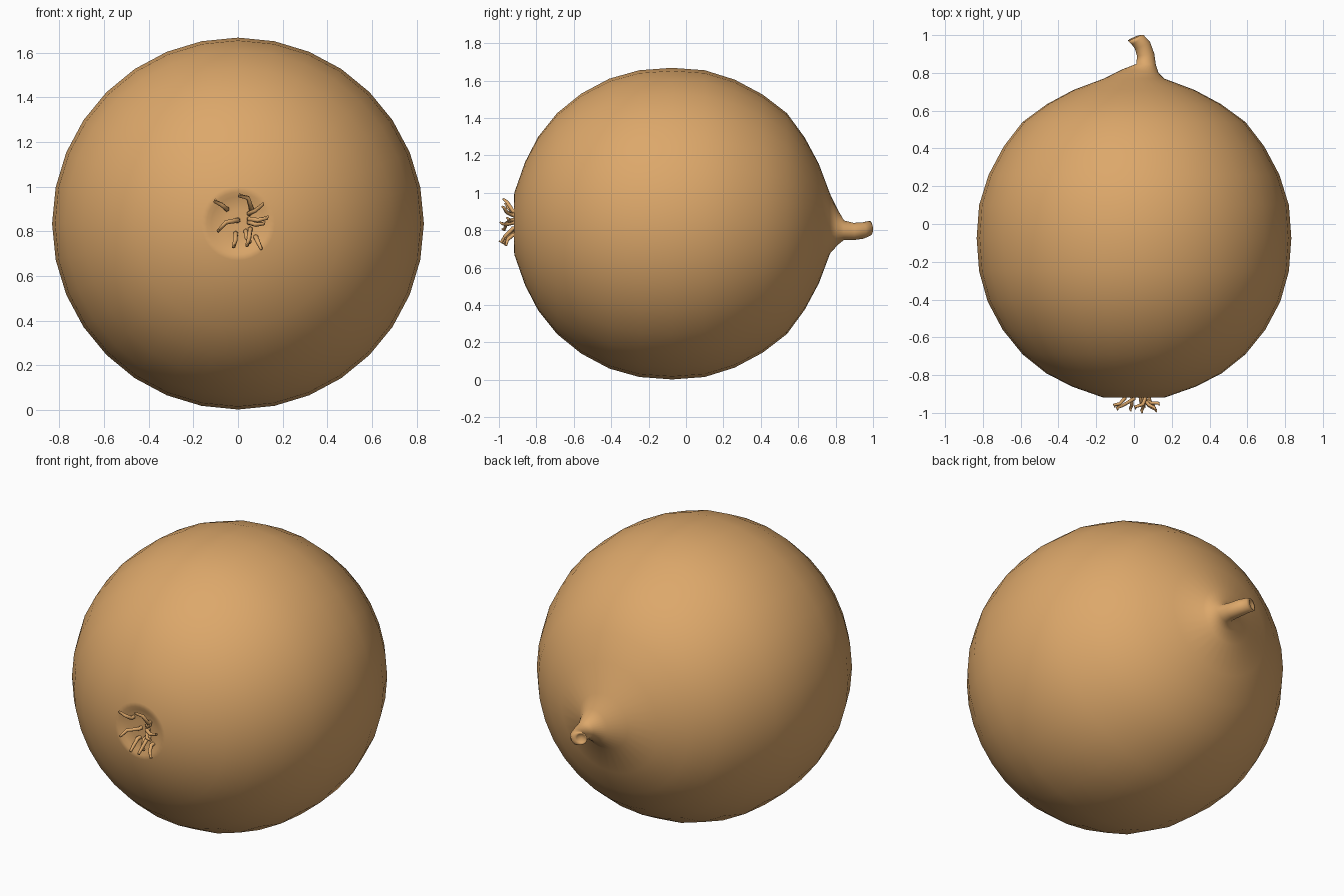
import bpy, bmesh, math
from mathutils import Vector

skin = bpy.data.materials.new("onion skin")
skin.diffuse_color = (0.72, 0.39, 0.145, 1)


def loft(name, rings, sides):
    """Skin circular rings (centre, normal, radius); zero radius ends in a point."""
    bm = bmesh.new()
    loops = []
    for c, n, r in rings:
        c, n = Vector(c), Vector(n).normalized()
        if r == 0:
            loops.append([bm.verts.new(c)])
            continue
        u = Vector((0, 0, 1))
        u = (u - n * u.dot(n)).normalized()
        w = n.cross(u)
        loops.append([bm.verts.new(c + r * (u * math.cos(a) + w * math.sin(a)))
                      for a in (2 * math.pi * i / sides for i in range(sides))])
    for a, b in zip(loops, loops[1:]):
        for i in range(sides):
            j = (i + 1) % sides
            if len(a) == 1:
                bm.faces.new((a[0], b[j], b[i]))
            elif len(b) == 1:
                bm.faces.new((a[i], a[j], b[0]))
            else:
                bm.faces.new((a[i], a[j], b[j], b[i]))
    bmesh.ops.recalc_face_normals(bm, faces=bm.faces)
    me = bpy.data.meshes.new(name)
    bm.to_mesh(me)
    bm.free()
    for p in me.polygons:
        p.use_smooth = True
    me.materials.append(skin)
    ob = bpy.data.objects.new(name, me)
    bpy.context.collection.objects.link(ob)
    return ob


# Bulb: lathe rings along y, root plate at the front, flowing into the stem
Z = 0.835
profile = [(-0.905, 0), (-0.905, 0.06), (-0.908, 0.12), (-0.919, 0.14), (-0.918, 0.165),
           (-0.86, 0.33), (-0.79, 0.465), (-0.69, 0.59), (-0.56, 0.695),
           (-0.41, 0.775), (-0.25, 0.82), (-0.075, 0.833), (0.10, 0.82),
           (0.26, 0.77), (0.41, 0.69), (0.54, 0.59), (0.635, 0.46),
           (0.71, 0.32), (0.77, 0.16)]
rings = [((0, y, Z), (0, 1, 0), r) for y, r in profile]
# Curved stem with a hollow tip
rings += [((0.035, 0.81, 0.815), (0.1, 1, 0), 0.095),
          ((0.064, 0.845, 0.80), (0.05, 1, 0), 0.052),
          ((0.062, 0.895, 0.793), (-0.15, 1, 0), 0.046),
          ((0.045, 0.945, 0.798), (-0.45, 1, 0.05), 0.044),
          ((0.020, 0.975, 0.808), (-0.8, 1, 0.1), 0.040),
          ((-0.002, 0.985, 0.815), (-0.45, 1, 0.1), 0.034),
          ((0.000, 0.980, 0.815), (-0.45, 1, 0.1), 0.025),
          ((0.010, 0.965, 0.812), (-0.45, 1, 0.1), 0)]
loft("bulb_and_stem", rings, 32)

# Roots: thin wavy strands, (x, z) at base, middle and tip, with tip y
roots = [((-0.05, 0.90), (-0.075, 0.92), (-0.105, 0.935), -0.97),
         ((0.00, 0.85), (-0.055, 0.84), (-0.09, 0.80), -0.985),
         ((0.06, 0.90), (0.045, 0.95), (0.005, 0.96), -0.98),
         ((0.05, 0.88), (0.08, 0.895), (0.11, 0.92), -0.985),
         ((0.05, 0.855), (0.09, 0.85), (0.13, 0.86), -0.96),
         ((0.05, 0.84), (0.08, 0.83), (0.115, 0.835), -0.995),
         ((-0.01, 0.79), (-0.012, 0.76), (-0.02, 0.73), -0.99),
         ((0.055, 0.81), (0.05, 0.77), (0.04, 0.735), -1.0),
         ((0.035, 0.80), (0.04, 0.77), (0.055, 0.75), -0.97),
         ((0.08, 0.775), (0.09, 0.75), (0.105, 0.72), -0.975)]
for i, (a, b, c, y) in enumerate(roots):
    p = [Vector((a[0], -0.895, a[1])), Vector((a[0], -0.925, a[1])),
         Vector((b[0], y * 0.45 - 0.515, b[1])),
         Vector((c[0], y + 0.012, c[1])),
         Vector((c[0] + 0.004, y, c[1] + 0.008))]
    rads = (0.013, 0.011, 0.010, 0.008, 0.004)
    strand = []
    for k, q in enumerate(p):
        d = p[min(k + 1, 4)] - p[max(k - 1, 0)]
        strand.append((q, d, rads[k]))
    strand.append((p[4], p[4] - p[3], 0))
    loft("root_%d" % (i + 1), strand, 6)
